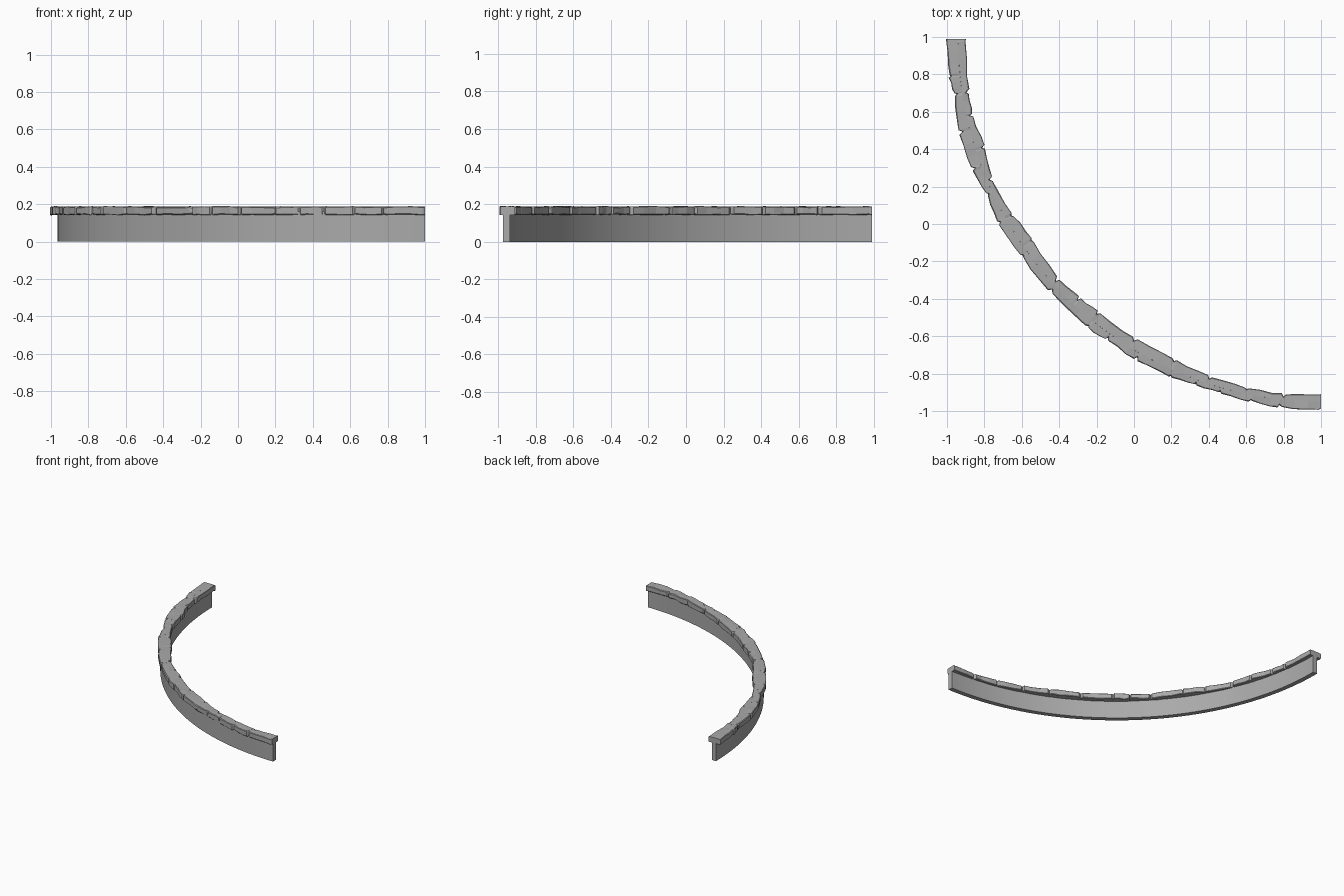
import bpy
import bmesh
import math
import random

random.seed(4)
CX, CY = 1.0, 0.99
MID = 1.94
Z_LOW, Z_TOP = 0.143, 0.188

if "Cube" in bpy.data.objects:
    bpy.data.objects.remove(bpy.data.objects["Cube"], do_unlink=True)

stone = bpy.data.materials.new("grey stone")
stone.use_nodes = True
grey = (0.4, 0.4, 0.4, 1)
stone.diffuse_color = grey
stone.node_tree.nodes["Principled BSDF"].inputs["Base Color"].default_value = grey


def loft(name, sections):
    """Join (angle, [(radius, z), ...]) rings round the bend and close the ends."""
    bm = bmesh.new()
    rings = []
    for deg, ring in sections:
        a = math.radians(deg)
        rings.append([bm.verts.new((CX - r * math.cos(a), CY - r * math.sin(a), z))
                      for r, z in ring])
    n = len(rings[0])
    for a, b in zip(rings, rings[1:]):
        for i in range(n):
            j = (i + 1) % n
            bm.faces.new((a[i], a[j], b[j], b[i]))
    bm.faces.new(rings[0])
    bm.faces.new(rings[-1])
    bmesh.ops.recalc_face_normals(bm, faces=bm.faces)
    mesh = bpy.data.meshes.new(name)
    bm.to_mesh(mesh)
    bm.free()
    mesh.materials.append(stone)
    obj = bpy.data.objects.new(name, mesh)
    bpy.context.collection.objects.link(obj)
    return obj


# Smooth curved wall
steps = 64
profile = [(1.927, 0), (1.965, 0), (1.965, 0.16), (1.927, 0.16)]
wall = loft("curved_wall", [(90 * i / steps, profile) for i in range(steps + 1)])
bpy.context.view_layer.objects.active = wall
wall.select_set(True)
bpy.ops.object.shade_smooth_by_angle(angle=math.radians(30))


def coping_ring(side, radius, chamfer, top, low):
    """Half of the coping: flat at the middle, rough chamfered outer edge."""
    edge = radius - side * chamfer
    return [(MID, Z_LOW), (edge, low), (radius, low + chamfer),
            (radius, top - chamfer), (edge, top), (MID, Z_TOP)]


def coping(name, side, joints, radii):
    """A row of rough stones, pinched where neighbours meet."""
    sections = []
    for k, (start, end) in enumerate(zip(joints, joints[1:])):
        ra, rb = radii[k], radii[k + 1]
        for t in (0, 0.06, 0.35, 0.68, 0.94):
            r = ra + (rb - ra) * t + side * random.uniform(-0.003, 0.006)
            chamfer = random.uniform(0.002, 0.006)
            if t == 0 and k > 0:
                r -= side * random.uniform(0.008, 0.016)
                chamfer = 0.007
            sections.append((start + (end - start) * t,
                             coping_ring(side, r, chamfer,
                                         Z_TOP + random.uniform(-0.004, 0.002),
                                         Z_LOW + random.uniform(-0.002, 0.004))))
    sections.append((joints[-1], coping_ring(side, radii[-1], 0.003, Z_TOP, Z_LOW)))
    return loft(name, sections)


# Inner and outer rows of coping stones, with staggered joints
coping("inner_coping", -1,
       [0, 8.6, 12.3, 17.8, 23, 29.7, 34.8, 42.4, 47, 50.8, 58.2, 65.5, 71.8, 78, 84, 90],
       [1.898, 1.904, 1.91, 1.888, 1.914, 1.897, 1.878, 1.904, 1.893,
        1.885, 1.888, 1.882, 1.902, 1.906, 1.909, 1.9])
coping("outer_coping", 1,
       [0, 5.8, 8.6, 14.5, 20.5, 25, 29.7, 36, 43, 51, 54.5, 60, 66, 70, 74, 79, 83.5, 90],
       [2, 1.998, 1.982, 1.998, 1.988, 1.968, 1.986, 1.978, 1.98, 1.986,
        1.972, 1.98, 1.977, 1.968, 1.969, 1.973, 1.982, 1.977])
